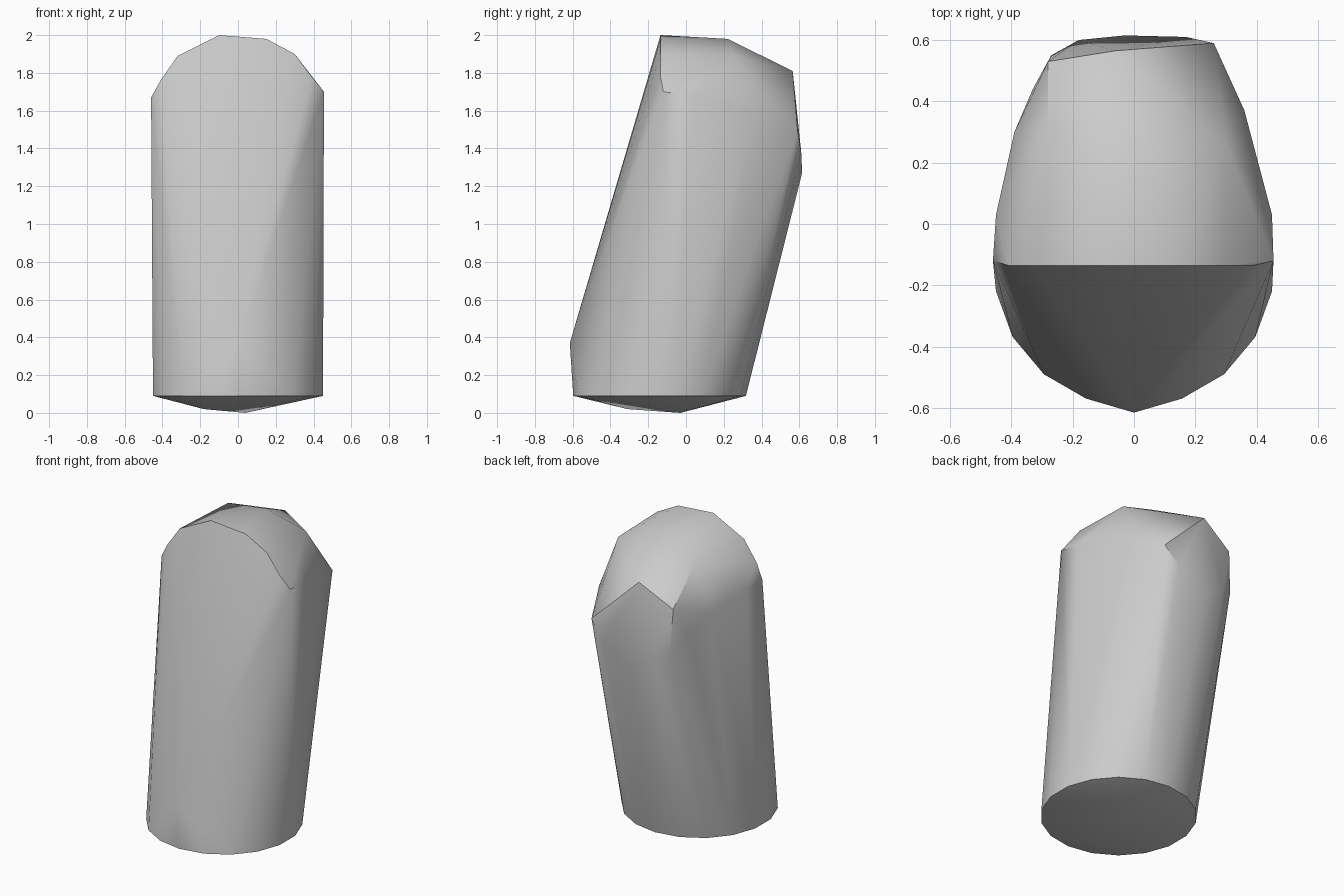
import bpy
import bmesh
from math import sin, cos, radians
from mathutils import Vector

default_cube = bpy.data.objects.get("Cube")
if default_cube:
    bpy.data.objects.remove(default_cube, do_unlink=True)


def make_material(name, colour):
    material = bpy.data.materials.new(name)
    material.use_nodes = True
    material.diffuse_color = colour
    shader = material.node_tree.nodes["Principled BSDF"]
    shader.inputs["Base Color"].default_value = colour
    return material


def base_ring(sides, radius, centre_y, height):
    """Round foot of the stone, starting at its front point."""
    ring = []
    for index in range(sides):
        angle = radians(360 * index / sides)
        ring.append((radius * sin(angle), centre_y - radius * cos(angle), height))
    return ring


def build_hull(name, points, material):
    """Wrap a tight faceted skin around a set of corner points."""
    mesh = bpy.data.meshes.new(name)
    builder = bmesh.new()
    for point in points:
        builder.verts.new(Vector(point))
    result = bmesh.ops.convex_hull(builder, input=builder.verts[:])
    leftovers = set(result["geom_interior"]) | set(result["geom_unused"])
    loose = [item for item in leftovers if isinstance(item, bmesh.types.BMVert)]
    bmesh.ops.delete(builder, geom=loose, context="VERTS")
    bmesh.ops.recalc_face_normals(builder, faces=builder.faces[:])
    builder.to_mesh(mesh)
    builder.free()
    mesh.materials.append(material)
    stone = bpy.data.objects.new(name, mesh)
    bpy.context.collection.objects.link(stone)
    return stone


# Shallow pointed underside and the front swell just above the foot
underside = [(.04, -.03, 0), (-.18, -.31, .02)]
front_swell = [(0, -.615, .37)]

# Rounded arch along the top of the front face
arch_outline = [(-.46, 1.67), (-.41, 1.76), (-.32, 1.89), (-.1, 2),
                (.15, 1.98), (.3, 1.9), (.39, 1.78), (.455, 1.7)]
front_arch = [(x, -.12 if abs(x) > .45 else -.135, z) for x, z in arch_outline]

# Shoulder line round the sides and back
shoulder = [(.45, .03, 1.68), (.36, .37, 1.6), (.26, .59, 1.5),
            (.17, .61, 1.38), (-.03, .615, 1.27), (-.18, .6, 1.36),
            (-.27, .55, 1.39), (-.33, .44, 1.5), (-.39, .3, 1.6),
            (-.45, .03, 1.66)]

# Chipped crown
crown = [(.04, .22, 1.98), (.3, .26, 1.89), (-.06, .565, 1.81),
         (-.28, .53, 1.68), (-.28, .3, 1.9)]

stone_grey = make_material("stone grey", (.6, .6, .6, 1))
foot = base_ring(18, .457, -.14, .09)
stone = build_hull("leaning_stone",
                   underside + foot + front_swell + front_arch + shoulder + crown,
                   stone_grey)

# Soft sides with crisp chipped edges
bpy.ops.object.select_all(action="DESELECT")
stone.select_set(True)
bpy.context.view_layer.objects.active = stone
bpy.ops.object.shade_smooth_by_angle(angle=radians(30))
